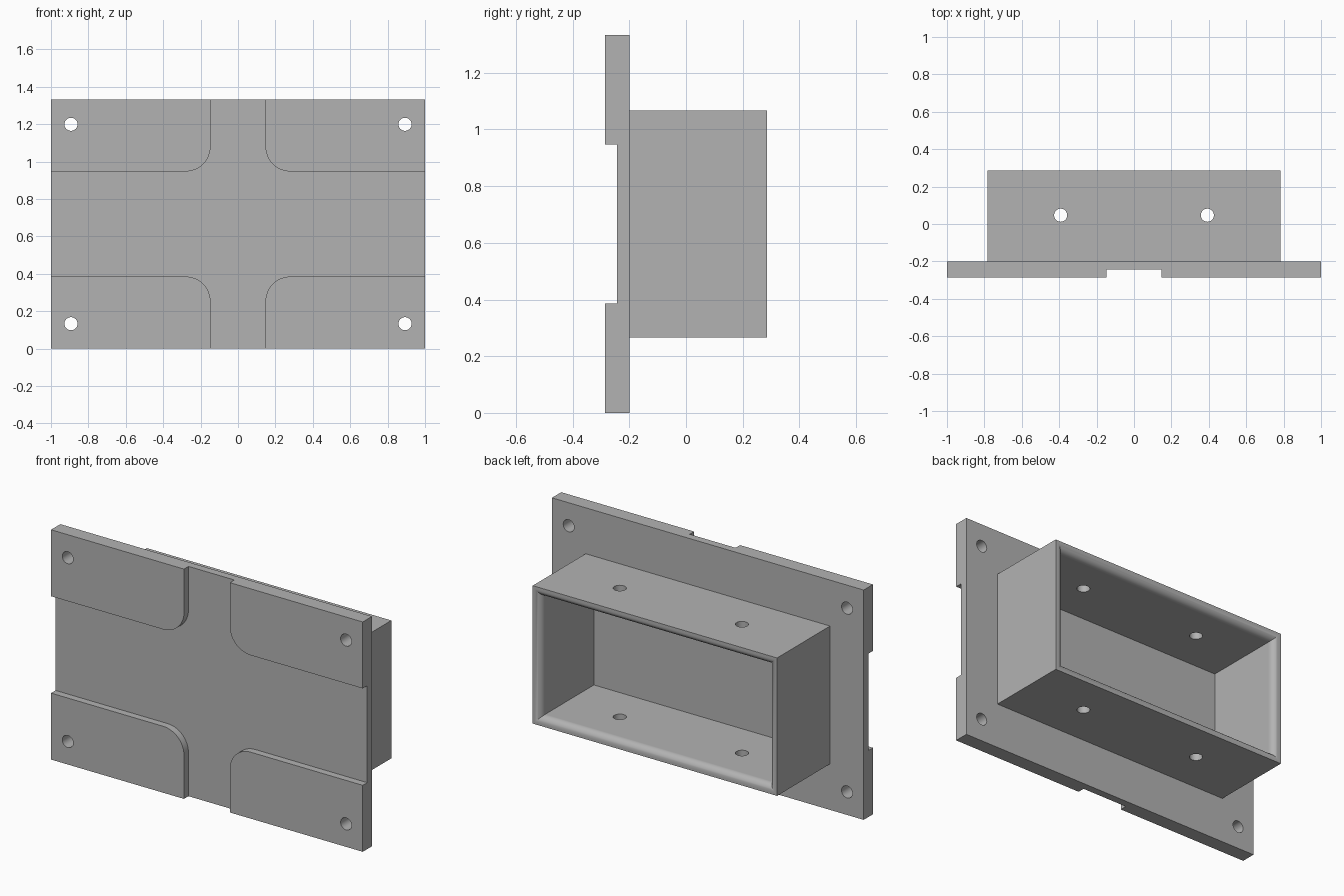
import bpy, bmesh, math
from mathutils import Vector, Matrix

if "Cube" in bpy.data.objects:
    bpy.data.objects.remove(bpy.data.objects["Cube"], do_unlink=True)

# Single grey plastic
GREY = (0.45, 0.45, 0.45, 1)
grey = bpy.data.materials.new("grey plastic")
grey.use_nodes = True
grey.diffuse_color = GREY
grey.node_tree.nodes["Principled BSDF"].inputs["Base Color"].default_value = GREY

# Main dimensions
HEIGHT = 1.333
MID = HEIGHT / 2
FRONT, FLOOR, BACK, RIM = -0.285, -0.244, -0.2, 0.285
HOLE = 0.035


def finish(name, bm):
    bmesh.ops.recalc_face_normals(bm, faces=bm.faces)
    mesh = bpy.data.meshes.new(name)
    bm.to_mesh(mesh)
    bm.free()
    mesh.materials.append(grey)
    obj = bpy.data.objects.new(name, mesh)
    bpy.context.collection.objects.link(obj)
    return obj


def box(name, lo, hi):
    bm = bmesh.new()
    bmesh.ops.create_cube(bm, size=1)
    lo, hi = Vector(lo), Vector(hi)
    bmesh.ops.scale(bm, vec=hi - lo, verts=bm.verts)
    bmesh.ops.translate(bm, vec=(lo + hi) / 2, verts=bm.verts)
    return finish(name, bm)


def drill(centre, length, axis):
    bm = bmesh.new()
    turn = Matrix.Rotation(math.pi / 2, 4, "X") if axis == "Y" else Matrix()
    bmesh.ops.create_cone(bm, cap_ends=True, segments=40, radius1=HOLE, radius2=HOLE,
                          depth=length, matrix=Matrix.Translation(centre) @ turn)
    return finish("drill_cutter", bm)


def cut(obj, cutters):
    for cutter in cutters:
        mod = obj.modifiers.new("cut", "BOOLEAN")
        mod.operation = "DIFFERENCE"
        mod.solver = "EXACT"
        mod.object = cutter
        cutter.hide_render = True
    graph = bpy.context.evaluated_depsgraph_get()
    mesh = bpy.data.meshes.new_from_object(obj.evaluated_get(graph))
    obj.modifiers.clear()
    obj.data = mesh
    for cutter in cutters:
        bpy.data.objects.remove(cutter, do_unlink=True)


def smooth(obj):
    bpy.ops.object.select_all(action="DESELECT")
    obj.select_set(True)
    bpy.context.view_layer.objects.active = obj
    bpy.ops.object.shade_smooth_by_angle(angle=math.radians(30))
    mod = obj.modifiers.new("even shading", "WEIGHTED_NORMAL")
    mod.keep_sharp = True


def cross_channel(half_x, half_z, radius, steps=12):
    """Cross-shaped cutter with rounded inner corners."""
    far = 1.2
    quarter = [(far, half_z)]
    for i in range(steps + 1):
        a = math.pi / 2 * i / steps
        quarter.append((half_x + radius * (1 - math.sin(a)),
                        half_z + radius * (1 - math.cos(a))))
    quarter.append((half_x, far))
    outline = []
    for sx, sz in ((1, 1), (-1, 1), (-1, -1), (1, -1)):
        part = quarter if sx == sz else quarter[::-1]
        outline += [(sx * x, sz * z) for x, z in part]
    bm = bmesh.new()
    face = bm.faces.new([bm.verts.new((x, FRONT - 0.1, MID + z)) for x, z in outline])
    out = bmesh.ops.extrude_face_region(bm, geom=[face])
    moved = [v for v in out["geom"] if isinstance(v, bmesh.types.BMVert)]
    bmesh.ops.translate(bm, vec=(0, FLOOR - FRONT + 0.1, 0), verts=moved)
    return finish("channel_cutter", bm)


# Mounting plate: recessed cross channel and four corner screw holes
plate = box("mounting_plate", (-1, FRONT, 0), (1, BACK, HEIGHT))
cut(plate, [cross_channel(0.147, 0.281, 0.133)])
cut(plate, [drill((sx * 0.893, -0.24, MID + sz * 0.533), 0.4, "Y")
            for sx in (-1, 1) for sz in (-1, 1)])
smooth(plate)

# Rear housing: rectangular tube whose inner rim is rounded over
WALL, ROUND, STEPS = 0.053, 0.04, 10
profile = [(0, BACK), (0, RIM)]  # (inset from outside, y)
for i in range(STEPS + 1):
    a = math.pi / 2 * i / STEPS
    profile.append((WALL - ROUND + ROUND * math.sin(a), RIM - ROUND * (1 - math.cos(a))))
profile.append((WALL, BACK))

bm = bmesh.new()
rings = []
for inset, y in profile:
    hx, hz = 0.784 - inset, 0.4 - inset
    rings.append([bm.verts.new((sx * hx, y, MID + sz * hz))
                  for sx, sz in ((-1, -1), (1, -1), (1, 1), (-1, 1))])
for ring, following in zip(rings, rings[1:] + rings[:1]):
    for i in range(4):
        j = (i + 1) % 4
        bm.faces.new((ring[i], ring[j], following[j], following[i]))
housing = finish("rear_housing", bm)

# Screw holes through the top and bottom walls
cut(housing, [drill((sx * 0.392, 0.047, MID), 1.2, "Z") for sx in (-1, 1)])
smooth(housing)
